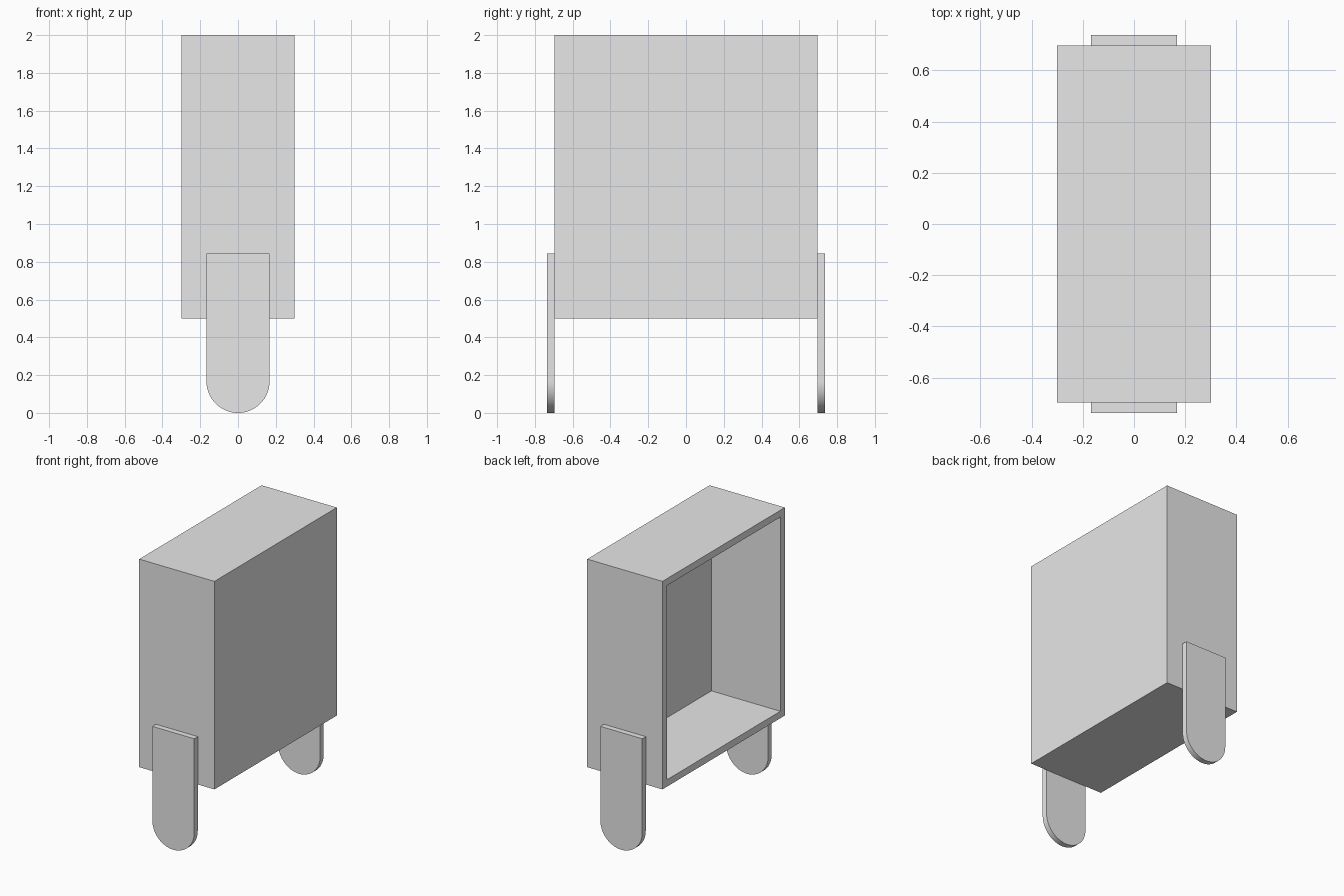
import bpy, bmesh, math

cube = bpy.data.objects.get("Cube")
if cube:
    bpy.data.objects.remove(cube, do_unlink=True)

grey = bpy.data.materials.new("plain grey")
grey.use_nodes = True
grey.diffuse_color = (0.8, 0.8, 0.8, 1)
grey.node_tree.nodes["Principled BSDF"].inputs["Base Color"].default_value = (0.8, 0.8, 0.8, 1)

HALF_WIDTH, HALF_LENGTH = 0.3, 0.697
BOTTOM, TOP = 0.5, 2.0
WALL = 0.05
LEG_RADIUS, LEG_TOP, LEG_THICK = 0.167, 0.845, 0.04


def add_object(name, bm):
    bmesh.ops.recalc_face_normals(bm, faces=bm.faces)
    mesh = bpy.data.meshes.new(name)
    bm.to_mesh(mesh)
    bm.free()
    mesh.materials.append(grey)
    obj = bpy.data.objects.new(name, mesh)
    bpy.context.collection.objects.link(obj)
    return obj


# Cabinet: a box whose -x face is inset to a rim and pushed in to hollow it
bm = bmesh.new()
bmesh.ops.create_cube(bm, size=1)
for v in bm.verts:
    v.co.x *= 2 * HALF_WIDTH
    v.co.y *= 2 * HALF_LENGTH
    v.co.z = v.co.z * (TOP - BOTTOM) + (TOP + BOTTOM) / 2
bm.normal_update()
opening = min(bm.faces, key=lambda f: f.calc_center_median().x)
bmesh.ops.inset_region(bm, faces=[opening], thickness=WALL, use_even_offset=True)
cavity = bmesh.ops.extrude_discrete_faces(bm, faces=[opening])["faces"]
bmesh.ops.translate(bm, verts=cavity[0].verts, vec=(2 * HALF_WIDTH - WALL, 0, 0))
add_object("open_cabinet", bm)


# Legs: flat plates with a rounded foot, one on each end
def add_leg(name, side):
    bm = bmesh.new()
    steps = 32
    outline = [(-LEG_RADIUS, LEG_TOP)]
    for i in range(steps + 1):
        a = math.pi * (1 + i / steps)
        outline.append((LEG_RADIUS * math.cos(a), LEG_RADIUS * (1 + math.sin(a))))
    outline.append((LEG_RADIUS, LEG_TOP))
    plate = bm.faces.new([bm.verts.new((x, side * HALF_LENGTH, z)) for x, z in outline])
    moved = bmesh.ops.extrude_face_region(bm, geom=[plate], use_keep_orig=True)["geom"]
    verts = [g for g in moved if isinstance(g, bmesh.types.BMVert)]
    bmesh.ops.translate(bm, verts=verts, vec=(0, side * LEG_THICK, 0))
    leg = add_object(name, bm)
    bpy.ops.object.select_all(action="DESELECT")
    leg.select_set(True)
    bpy.context.view_layer.objects.active = leg
    bpy.ops.object.shade_smooth_by_angle(angle=math.radians(30))


add_leg("front_leg", -1)
add_leg("back_leg", 1)
